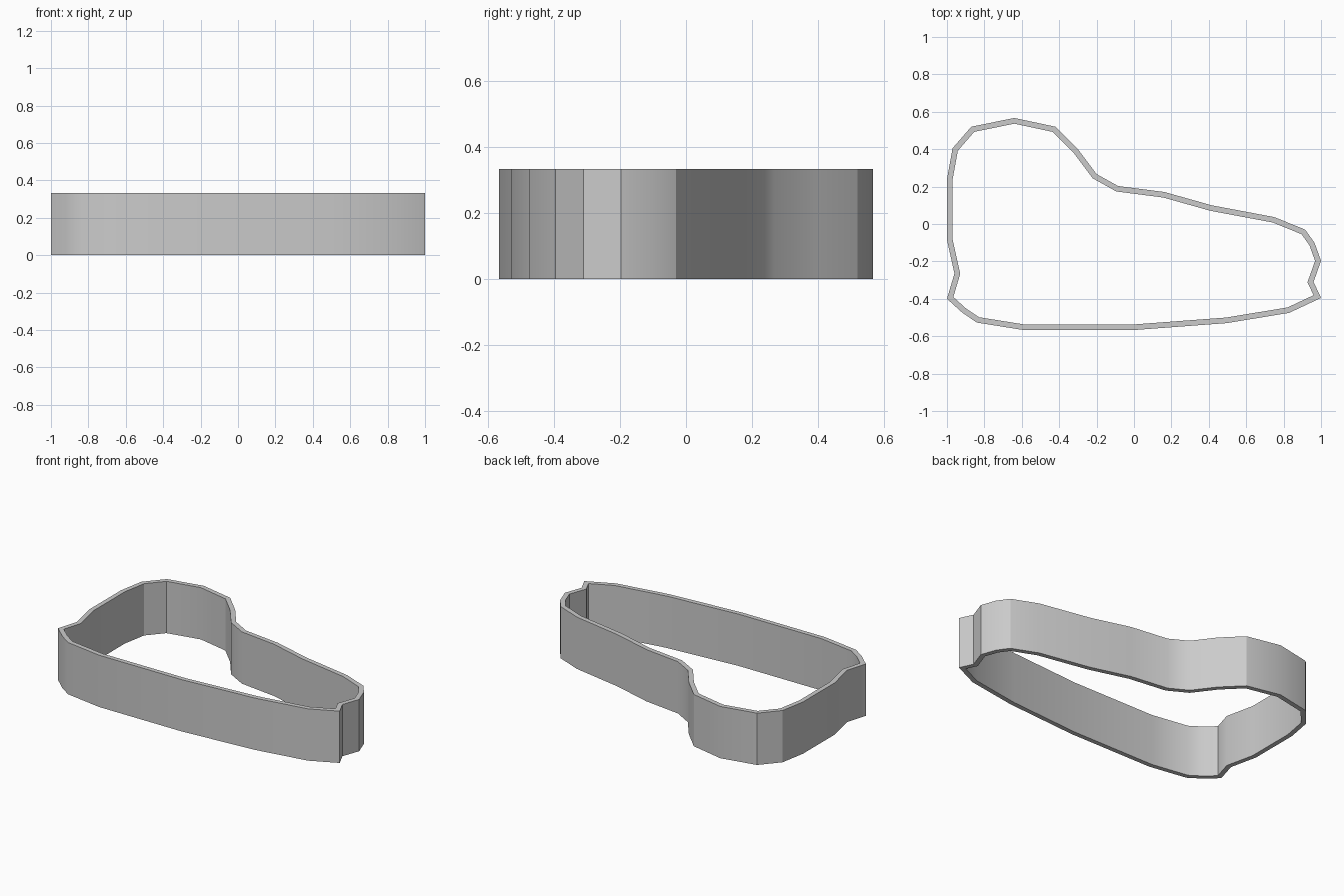
import bpy
import bmesh
import math
from mathutils import Vector

HEIGHT = 0.333
WALL = 0.03

# Remove the default cube
if "Cube" in bpy.data.objects:
    bpy.data.objects.remove(bpy.data.objects["Cube"], do_unlink=True)

# Outer outline of the band, clockwise seen from above
OUTLINE = [Vector(p) for p in (
    (-.64, .567), (-.42, .52), (-.3, .4), (-.2, .267), (-.085, .203),
    (.163, .171), (.415, .1), (.75, .037), (.915, -.03), (.965, -.1),
    (1, -.197), (.96, -.31), (1, -.395), (.83, -.475), (.495, -.53),
    (0, -.567), (-.59, -.567), (-.84, -.527), (-.917, -.475), (-1, -.4),
    (-.96, -.265), (-1, -.085), (-1, .24), (-.97, .405), (-.87, .52),
)]


def inset(points, distance):
    """Move a clockwise outline inward, keeping an even wall thickness."""
    result = []
    for i, p in enumerate(points):
        a = (p - points[i - 1]).normalized()
        b = (points[(i + 1) % len(points)] - p).normalized()
        n1, n2 = Vector((a.y, -a.x)), Vector((b.y, -b.x))
        result.append(p + (n1 + n2) * distance / (1 + n1.dot(n2)))
    return result


def ring(bm, points, z):
    return [bm.verts.new((p.x, p.y, z)) for p in points]


def bridge(bm, first, second):
    for i in range(len(first)):
        bm.faces.new((first[i - 1], first[i], second[i], second[i - 1]))


# Band: outer wall, top rim, inner wall and bottom rim
bm = bmesh.new()
inner = inset(OUTLINE, WALL)
rings = [ring(bm, OUTLINE, 0), ring(bm, OUTLINE, HEIGHT),
         ring(bm, inner, HEIGHT), ring(bm, inner, 0)]
for i in range(4):
    bridge(bm, rings[i - 1], rings[i])
bmesh.ops.recalc_face_normals(bm, faces=bm.faces)
mesh = bpy.data.meshes.new("outline_band")
bm.to_mesh(mesh)
bm.free()
band = bpy.data.objects.new("outline_band", mesh)
bpy.context.collection.objects.link(band)

# Grey material
grey = bpy.data.materials.new("light_grey")
grey.use_nodes = True
colour = (0.6, 0.6, 0.6, 1)
grey.diffuse_color = colour
for node in grey.node_tree.nodes:
    if node.type == "BSDF_PRINCIPLED":
        node.inputs["Base Color"].default_value = colour
mesh.materials.append(grey)

# Smooth walls with crisp rims and corners
bpy.ops.object.select_all(action="DESELECT")
band.select_set(True)
bpy.context.view_layer.objects.active = band
bpy.ops.object.shade_smooth_by_angle(angle=math.radians(30))
